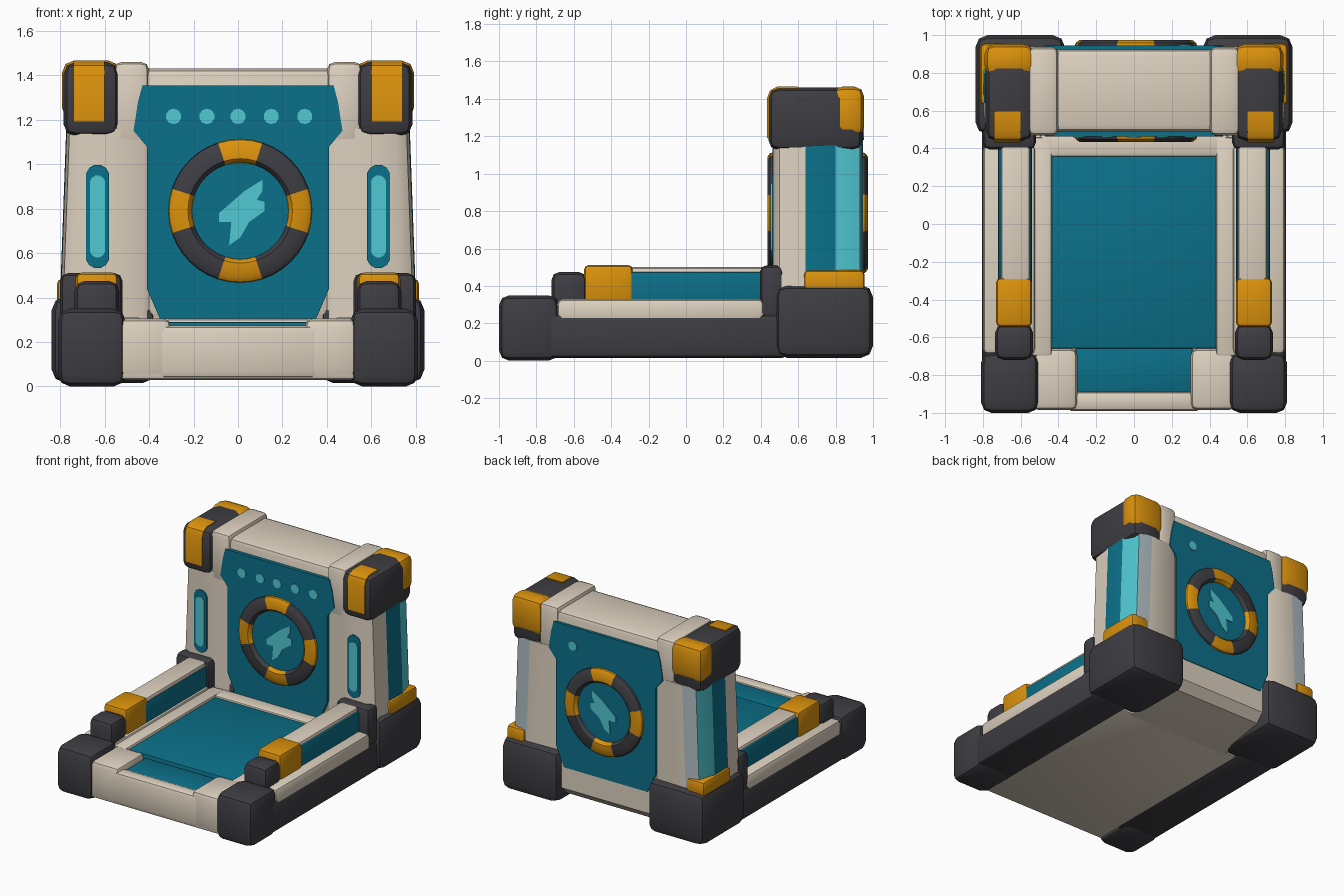
import bpy, bmesh, math

if "Cube" in bpy.data.objects:
    bpy.data.objects.remove(bpy.data.objects["Cube"])

def material(name, r, g, b):
    lin = [((c / 255 + 0.055) / 1.055) ** 2.4 if c > 10 else c / 255 / 12.92 for c in (r, g, b)]
    m = bpy.data.materials.new(name)
    m.diffuse_color = (*lin, 1)
    m.use_nodes = True
    m.node_tree.nodes["Principled BSDF"].inputs["Base Color"].default_value = m.diffuse_color
    return m

CREAM = material("cream", 221, 209, 191)
TEAL = material("teal", 11, 112, 137)
DARK = material("charcoal", 62, 61, 66)
ORANGE = material("orange", 219, 146, 12)
CYAN = material("light_cyan", 80, 200, 210)
GREY = material("pale_blue_grey", 178, 192, 196)

def finish(name, bm, mats):
    bmesh.ops.recalc_face_normals(bm, faces=bm.faces)
    me = bpy.data.meshes.new(name)
    bm.to_mesh(me)
    bm.free()
    for m in mats:
        me.materials.append(m)
    ob = bpy.data.objects.new(name, me)
    bpy.context.collection.objects.link(ob)
    return ob

def box(name, x, y, z, mat, bevel=0.02, pair=False):
    """Bevelled box from ranges; pair also makes its twin at -x."""
    for s in ((1, -1) if pair else (1,)):
        bm = bmesh.new()
        bmesh.ops.create_cube(bm, size=1)
        for v in bm.verts:
            v.co = (x[v.co.x > 0], y[v.co.y > 0], z[v.co.z > 0])
        bmesh.ops.bevel(bm, geom=bm.edges[:], offset=bevel, segments=2,
                        profile=0.5, affect='EDGES')
        for v in bm.verts:
            v.co.x *= s
        side = ("_right" if s > 0 else "_left") if pair else ""
        finish(name + side, bm, [mat])

def loft(name, rings, mats, rule=None):
    """Solid between two closed rings of points; rule gives each side's material."""
    bm = bmesh.new()
    a, b = [[bm.verts.new(p) for p in r] for r in rings]
    n = len(a)
    bm.faces.new(a)
    bm.faces.new(b)
    for i in range(n):
        f = bm.faces.new((a[i], a[(i + 1) % n], b[(i + 1) % n], b[i]))
        f.material_index = rule(i) if rule else 0
    finish(name, bm, mats)

def plate(name, pts, y0, y1, mat):
    loft(name, [[(x, y, z) for x, z in pts] for y in (y0, y1)], [mat])

def oval(cx, cz, rx, straight, n=12):
    """Circle or upright stadium outline."""
    out = []
    for i in range(n):
        a = 2 * math.pi * (i + 0.5) / n
        out.append((cx + rx * math.cos(a),
                    cz + rx * math.sin(a) + math.copysign(straight, math.sin(a))))
    return out

def ring(name, y_back, y_front, n=40):
    """Chamfered ring with four orange marks."""
    bm = bmesh.new()
    mid = y_back + (y_front - y_back) * 0.6
    prof = [(0.215, y_back), (0.22, mid), (0.235, y_front),
            (0.30, y_front), (0.32, mid), (0.325, y_back)]
    loops = []
    for i in range(n):
        a = 2 * math.pi * i / n
        loops.append([bm.verts.new((0.01 + r * math.cos(a), y, 0.79 + r * math.sin(a)))
                      for r, y in prof])
    for i in range(n):
        p, q = loops[i], loops[(i + 1) % n]
        for k in range(6):
            f = bm.faces.new((p[k], p[(k + 1) % 6], q[(k + 1) % 6], q[k]))
            f.material_index = 1 if (i + 2) % 10 < 4 else 0
    finish(name, bm, [DARK, ORANGE])

# Floor tray: cream body with raised frame, teal pad and front step
box("floor_body", (-0.53, 0.53), (-0.98, 0.48), (0.03, 0.25), CREAM)
box("floor_frame", (0.435, 0.54), (-0.70, 0.46), (0.15, 0.31), CREAM, 0.015, True)
box("floor_frame_back", (-0.5, 0.5), (0.355, 0.48), (0.15, 0.305), CREAM, 0.02)
box("front_corner_trim", (0.30, 0.54), (-0.985, -0.66), (0.035, 0.305), CREAM, 0.035, True)
box("front_lip", (-0.36, 0.36), (-0.99, -0.885), (0.035, 0.275), CREAM, 0.03)
box("floor_pad", (-0.45, 0.45), (-0.66, 0.37), (0.15, 0.29), TEAL, 0.01)
box("front_step", (-0.31, 0.31), (-0.895, -0.65), (0.15, 0.26), TEAL, 0.008)

# Side rails: dark base, cream ledge, teal core, cream cap
box("rail_base", (0.50, 0.805), (-0.80, 0.55), (0.015, 0.25), DARK, 0.035, True)
box("rail_ledge", (0.52, 0.80), (-0.69, 0.42), (0.20, 0.33), CREAM, 0.03, True)
box("rail_core", (0.54, 0.72), (-0.40, 0.42), (0.28, 0.475), TEAL, 0.015, True)
box("rail_cap", (0.55, 0.705), (-0.40, 0.43), (0.44, 0.50), CREAM, 0.02, True)
box("rail_clasp", (0.54, 0.73), (-0.545, -0.285), (0.30, 0.512), ORANGE, 0.025, True)
box("rail_knuckle", (0.535, 0.735), (-0.72, -0.53), (0.22, 0.475), DARK, 0.045, True)
box("rail_bracket", (0.52, 0.80), (0.395, 0.52), (0.22, 0.51), DARK, 0.035, True)

# Corner feet
box("front_foot", (0.505, 0.81), (-1.0, -0.68), (0.0, 0.35), DARK, 0.055, True)
box("rear_foot", (0.365, 0.84), (0.475, 1.0), (0.015, 0.405), DARK, 0.065, True)

# Back wall with sloping lower edge
low = [(0.40, 0.03), (0.55, 0.03), (0.88, 0.07), (0.94, 0.13), (0.94, 0.33),
       (0.50, 0.33), (0.50, 0.25), (0.40, 0.25)]
loft("wall_base", [[(x, y, z) for y, z in low] for x in (-0.42, 0.42)], [CREAM])
box("wall_core", (-0.5, 0.5), (0.49, 0.925), (0.30, 1.43), CREAM, 0.035)
box("wall_collar", (0.40, 0.56), (0.468, 0.938), (1.08, 1.46), CREAM, 0.035, True)

# Pillars: teal outside, cyan rear corner, pale strip behind
section = [(0.40, 0.49), (0.43, 0.47), (0.72, 0.465), (0.77, 0.50), (0.782, 0.64),
           (0.785, 0.80), (0.745, 0.93), (0.64, 0.942), (0.43, 0.938), (0.40, 0.92)]
guard = [(0.432, 1.19), (0.432, 1.40), (0.449, 1.445), (0.49, 1.467), (0.595, 1.467),
         (0.595, 1.35), (0.50, 1.19)]
for s, side in ((1, "right"), (-1, "left")):
    rings = [[(s * (x + (d if x > 0.6 else 0)), y, z) for x, y in section]
             for z, d in ((0.28, 0.02), (1.16, -0.012))]
    loft("pillar_" + side, rings, [CREAM, TEAL, CYAN, GREY],
         lambda i: {4: 1, 5: 2, 6: 3}.get(i, 0))
    # Lit slots on the pillar fronts
    plate("slot_" + side, oval(s * 0.632, 0.765, 0.054, 0.18), 0.459, 0.475, TEAL)
    plate("slot_light_" + side, oval(s * 0.632, 0.765, 0.035, 0.15), 0.453, 0.47, CYAN)
    # Orange guard wrapping the cap's front and top
    loft("cap_front_guard_" + side, [[(s * x, y, z) for y, z in guard] for x in (0.60, 0.74)], [ORANGE])
box("pillar_band", (0.665, 0.815), (0.63, 0.955), (0.36, 0.485), ORANGE, 0.025, True)

# Top corner caps with rear orange guards
box("top_cap", (0.535, 0.785), (0.44, 0.945), (1.125, 1.46), DARK, 0.055, True)
box("cap_rear_guard", (0.53, 0.791), (0.785, 0.952), (1.20, 1.466), ORANGE, 0.052, True)

# Teal panels, rings, bolts and dots on both faces of the wall
half = [(0.345, 0.29), (0.41, 0.44), (0.41, 1.08), (0.47, 1.15), (0.45, 1.28), (0.43, 1.355)]
outline = half + [(-x, z) for x, z in reversed(half)]
bolt = [(0.11, 0.93), (0.03, 0.88), (-0.085, 0.78), (-0.085, 0.74), (-0.03, 0.74), (-0.04, 0.635),
        (0.01, 0.67), (0.05, 0.74), (0.12, 0.79), (0.12, 0.83), (0.085, 0.84), (0.11, 0.88)]
for side, face, d in (("front", 0.463, -1), ("back", 0.945, 1)):
    plate("panel_" + side, outline, face, face - d * 0.06, TEAL)
    ring("ring_" + side, face - d * 0.01, face + d * 0.028)
    plate("bolt_inlay_" + side, bolt, face + d * 0.006, face - d * 0.003, CYAN)
    for i, x in enumerate((-0.29, -0.14, 0, 0.15, 0.30) if d < 0 else (0.27,)):
        plate(f"dot_{side}_{i}", oval(x, 1.215, 0.035, 0, 10), face + d * 0.006, face - d * 0.003, CYAN)

# Smooth shading with sharp edges kept
bpy.ops.object.select_all(action='SELECT')
bpy.context.view_layer.objects.active = bpy.context.scene.objects[0]
bpy.ops.object.shade_smooth_by_angle(angle=math.radians(38))
